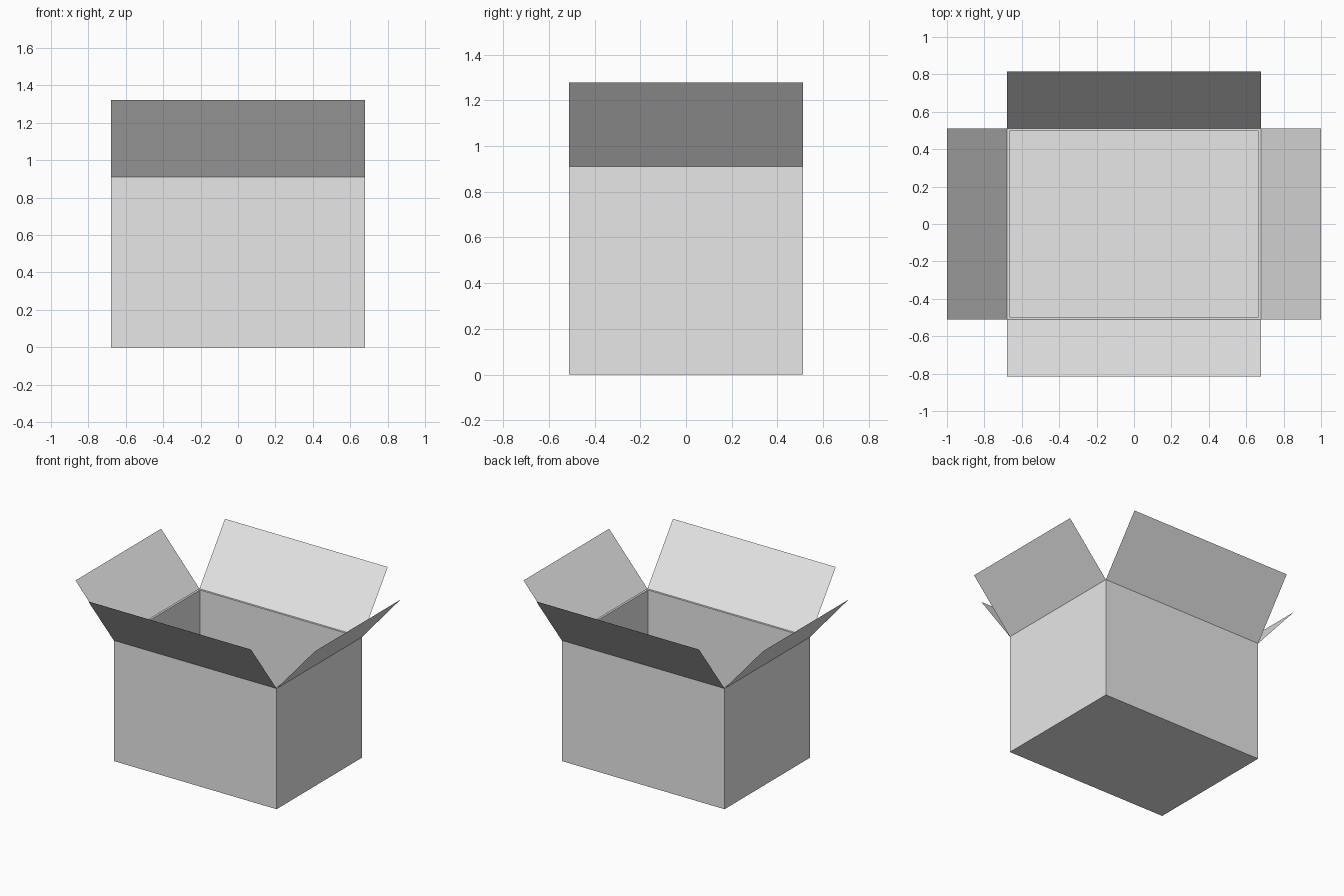
import bpy, bmesh
from mathutils import Matrix, Vector

cube = bpy.data.objects.get("Cube")
if cube:
    bpy.data.objects.remove(cube, do_unlink=True)

HALF_X, HALF_Y, HEIGHT = 0.68, 0.511, 0.911
WALL = 0.021

card = bpy.data.materials.new("light_grey_card")
card.use_nodes = True
GREY = (0.8, 0.8, 0.8, 1)
card.diffuse_color = GREY
card.node_tree.nodes["Principled BSDF"].inputs["Base Color"].default_value = GREY


def add_object(name, bm):
    mesh = bpy.data.meshes.new(name)
    bm.to_mesh(mesh)
    bm.free()
    mesh.materials.append(card)
    obj = bpy.data.objects.new(name, mesh)
    bpy.context.collection.objects.link(obj)
    return obj


# Open box: a block whose top is inset to a rim and sunk to the floor
bm = bmesh.new()
bmesh.ops.create_cube(bm, size=1, matrix=Matrix.Translation((0, 0, HEIGHT / 2))
                      @ Matrix.Diagonal((2 * HALF_X, 2 * HALF_Y, HEIGHT, 1)))
bm.normal_update()
top = max(bm.faces, key=lambda f: f.calc_center_median().z)
bmesh.ops.inset_region(bm, faces=[top], thickness=WALL)
sunk = bmesh.ops.extrude_discrete_faces(bm, faces=[top])["faces"][0]
bmesh.ops.translate(bm, verts=sunk.verts, vec=(0, 0, WALL - HEIGHT))
bmesh.ops.recalc_face_normals(bm, faces=bm.faces)
add_object("box_body", bm)


# Paper-thin flaps hinged on the outer top edges, leaning outwards
def add_flap(name, out, half_width, distance, reach, rise):
    out = Vector(out)
    side = Vector((-out.y, out.x, 0)) * half_width
    hinge = out * distance + Vector((0, 0, HEIGHT))
    tip = hinge + out * reach + Vector((0, 0, rise))
    bm = bmesh.new()
    bm.faces.new([bm.verts.new(p) for p in
                  (hinge - side, tip - side, tip + side, hinge + side)])
    add_object(name, bm)


for name, sign in (("front", -1), ("back", 1)):
    add_flap(name + "_flap", (0, sign, 0), HALF_X, HALF_Y, 0.305, 0.411)
for name, sign in (("right", -1), ("left", 1)):
    add_flap(name + "_flap", (sign, 0, 0), HALF_Y, HALF_X, 0.32, 0.367)
